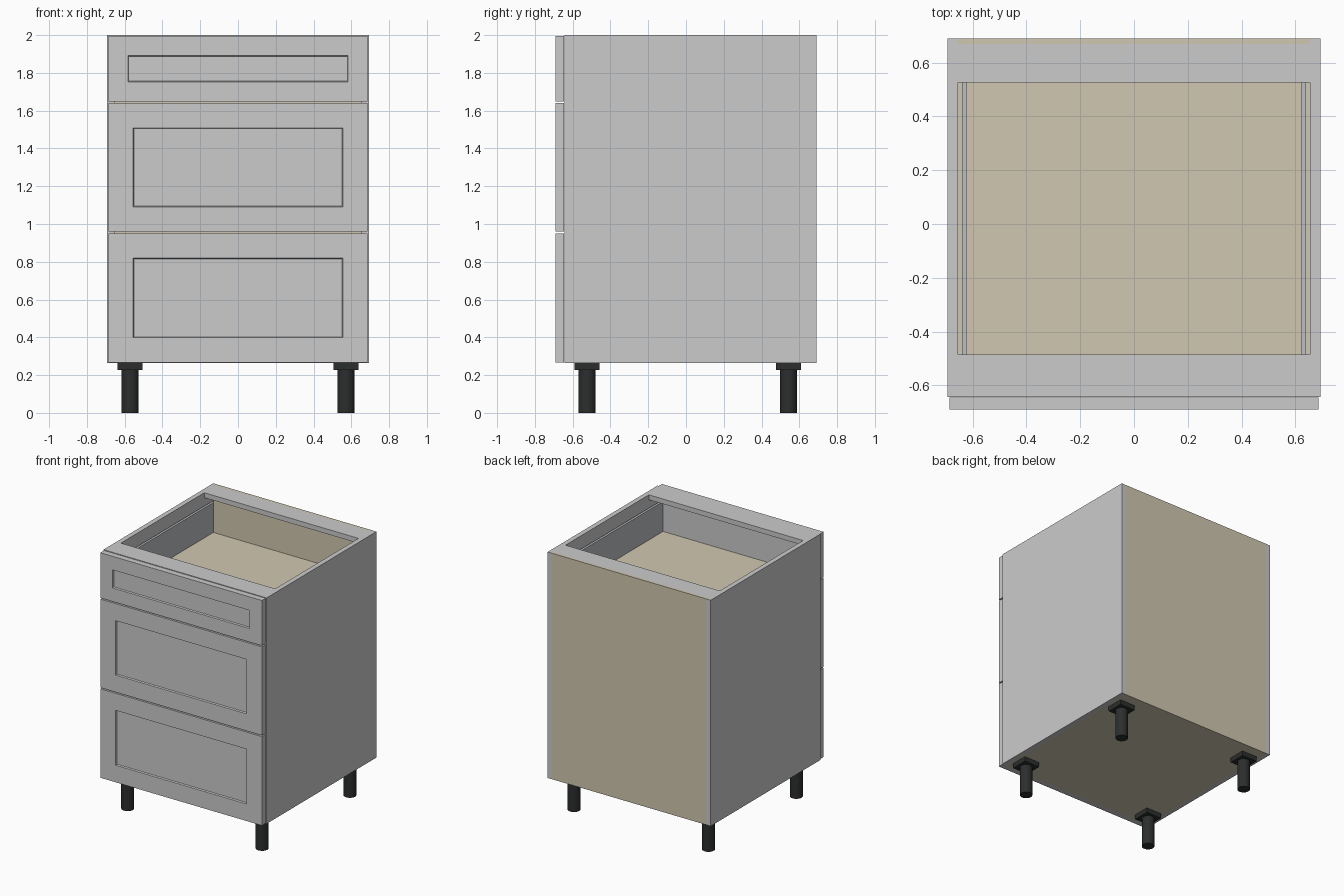
import bpy, bmesh
from mathutils import Matrix

if "Cube" in bpy.data.objects:
    bpy.data.objects.remove(bpy.data.objects["Cube"])


def material(name, color):
    m = bpy.data.materials.new(name)
    m.diffuse_color = color
    m.use_nodes = True
    m.node_tree.nodes["Principled BSDF"].inputs["Base Color"].default_value = m.diffuse_color
    return m


WOOD = material("beige_board", (0.64, 0.575, 0.44, 1))
METAL = material("drawer_metal", (0.5, 0.52, 0.55, 1))
BLACK = material("black_plastic", (0.025, 0.027, 0.027, 1))


def finish(bm, name, mat=None):
    bmesh.ops.recalc_face_normals(bm, faces=bm.faces)
    mesh = bpy.data.meshes.new(name)
    bm.to_mesh(mesh)
    bm.free()
    ob = bpy.data.objects.new(name, mesh)
    bpy.context.collection.objects.link(ob)
    if mat:
        mesh.materials.append(mat)
    return ob


def box_mesh(x, y, z):
    bm = bmesh.new()
    bmesh.ops.create_cube(bm, size=1)
    for v in bm.verts:
        for i, (a, b) in enumerate((x, y, z)):
            v.co[i] = a if v.co[i] < 0 else b
    return bm


def box(name, x, y, z, mat=None):
    return finish(box_mesh(x, y, z), name, mat)


# Carcass: sides, bottom, back and two top rails
W, IN, Y0, Y1, Z0, T = 0.693, 0.655, -0.643, 0.69, 0.265, 0.038
for side, s in (("left", -1), ("right", 1)):
    box(side + "_side_panel", sorted((s * IN, s * W)), (Y0, Y1), (Z0, 2))
box("bottom_panel", (-IN, IN), (Y0, 0.67), (Z0, Z0 + T), WOOD)
box("back_panel", (-IN, IN), (0.67, Y1), (Z0, 2), WOOD)
box("front_top_rail", (-IN, IN), (Y0, -0.485), (2 - T, 2))
box("back_top_rail", (-IN, IN), (0.527, 0.67), (2 - T, 2))


def drawer_front(name, z0, z1, margin):
    bm = box_mesh((-0.6865, 0.6865), (-0.69, -0.645), (z0, z1))
    face = min(bm.faces, key=lambda f: f.calc_center_median().y)
    bmesh.ops.inset_individual(bm, faces=[face], thickness=margin, use_even_offset=True)
    # recessed centre panel with a slightly sloped edge
    bmesh.ops.inset_individual(bm, faces=[face], thickness=0.004, use_even_offset=True)
    for v in face.verts:
        v.co.y += 0.012
    finish(bm, name)


# Drawers: front, floor, inner front, back and thin metal sides
drawers = (
    ("bottom", 0.268, 0.951, 0.131, 0.342, 0.40),
    ("middle", 0.960, 1.640, 0.131, 0.995, 0.40),
    ("top", 1.649, 1.996, 0.104, 1.68, 0.23),
)
for name, z0, z1, margin, floor, height in drawers:
    drawer_front(name + "_drawer_front", z0, z1, margin)
    top, low, x = floor + height, floor - 0.03, (-0.622, 0.622)
    box(name + "_drawer_floor", x, (-0.61, 0.59), (low, floor), WOOD)
    box(name + "_drawer_back", x, (0.59, 0.625), (low, top + 0.03), WOOD)
    box(name + "_drawer_inner_front", x, (-0.642, -0.61), (low, top))
    for side, s in (("left", -1), ("right", 1)):
        box(f"{name}_drawer_{side}_side", sorted((s * 0.622, s * 0.64)),
            (-0.642, 0.625), (low, top), METAL)

# Legs: round post under a square mounting plate
for row, y in (("front", -0.523), ("back", 0.543)):
    for side, x in (("left", -0.571), ("right", 0.571)):
        box(f"{row}_{side}_leg_plate", (x - 0.066, x + 0.066),
            (y - 0.066, y + 0.066), (0.228, Z0), BLACK)
        bm = bmesh.new()
        bmesh.ops.create_cone(bm, cap_ends=True, segments=32, radius1=0.045,
                              radius2=0.045, depth=0.23,
                              matrix=Matrix.Translation((x, y, 0.115)))
        leg = finish(bm, f"{row}_{side}_leg", BLACK)
        for p in leg.data.polygons:
            p.use_smooth = len(p.vertices) == 4
        for e in leg.data.edges:
            za, zb = (leg.data.vertices[i].co.z for i in e.vertices)
            e.use_edge_sharp = abs(za - zb) < 1e-4
